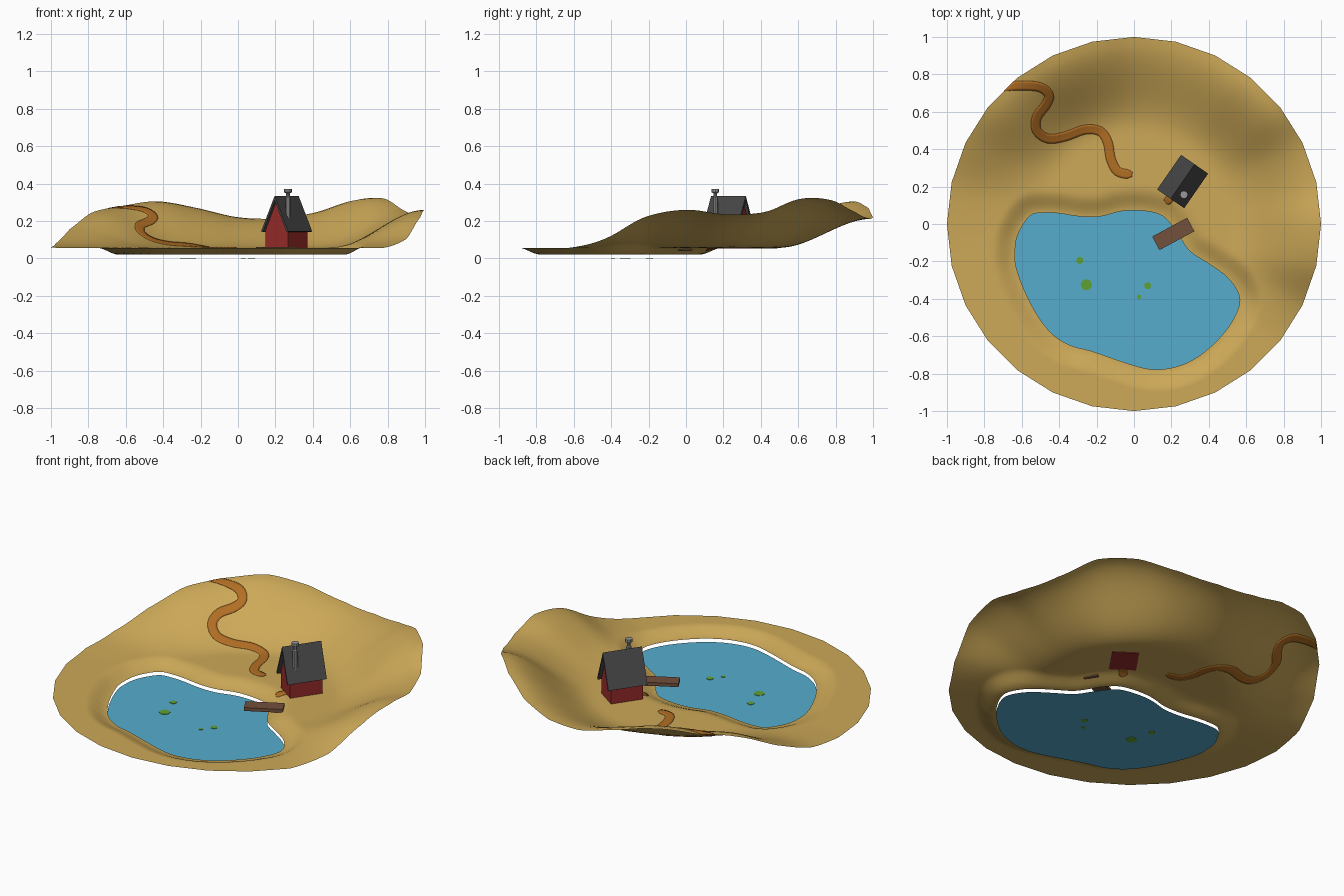
import bpy, bmesh, math
from mathutils import Vector, Matrix

if "Cube" in bpy.data.objects:
    bpy.data.objects.remove(bpy.data.objects["Cube"])


def material(name, r, g, b):
    lin = [((c / 255 + 0.055) / 1.055) ** 2.4 for c in (r, g, b)]
    m = bpy.data.materials.new(name)
    m.diffuse_color = (*lin, 1)
    m.use_nodes = True
    m.node_tree.nodes["Principled BSDF"].inputs["Base Color"].default_value = m.diffuse_color
    return m


SAND = material("dry grass", 205, 169, 88)
EARTH = material("path earth", 178, 110, 36)
WATER = material("lake water", 86, 172, 206)
LILY = material("lily green", 95, 162, 52)
RED = material("red wall", 152, 44, 42)
ROOF = material("dark roof", 72, 72, 73)
METAL = material("chimney grey", 152, 152, 154)
WOOD = material("jetty wood", 114, 80, 60)


def make(name, verts, faces, mat, smooth=False, closed=False, mtx=None):
    bm = bmesh.new()
    vs = [bm.verts.new(v) for v in verts]
    for f in faces:
        bm.faces.new([vs[i] for i in f])
    if closed:
        bmesh.ops.recalc_face_normals(bm, faces=bm.faces)
    for f in bm.faces:
        f.smooth = smooth
    if mtx:
        bm.transform(mtx)
    me = bpy.data.meshes.new(name)
    bm.to_mesh(me)
    bm.free()
    me.materials.append(mat)
    ob = bpy.data.objects.new(name, me)
    bpy.context.collection.objects.link(ob)
    return ob


def catmull(a, b, c, d, t):
    return 0.5 * (2 * b + (c - a) * t + (2 * a - 5 * b + 4 * c - d) * t * t
                  + (3 * b - a - 3 * c + d) * t ** 3)


def spline(pts, n, closed):
    pts = [Vector(p) for p in pts]
    k = len(pts)
    get = (lambda i: pts[i % k]) if closed else (lambda i: pts[min(max(i, 0), k - 1)])
    out = [catmull(get(i - 1), get(i), get(i + 1), get(i + 2), j / n)
           for i in range(k if closed else k - 1) for j in range(n)]
    return out if closed else out + [pts[-1]]


def smoothstep(t):
    t = min(max(t, 0), 1)
    return t * t * (3 - 2 * t)


# lake outline, clockwise points on the ground plan
LAKE = spline([(-.48, .06), (-.555, .045), (-.62, -.055), (-.636, -.15), (-.625, -.25),
               (-.555, -.42), (-.46, -.565), (-.35, -.645), (-.225, -.68), (-.02, -.75),
               (.11, -.778), (.245, -.757), (.37, -.69), (.487, -.575), (.556, -.457),
               (.56, -.377), (.50, -.286), (.395, -.21), (.30, -.147), (.245, -.07),
               (.203, -.008), (.14, .05), (.03, .072), (-.075, .067), (-.18, .04),
               (-.29, .04), (-.395, .056)], 5, True)

# rim heights, one per corner of the 28-sided disc
SIDES = 28
PLAIN = .057
RIM = [.26, .235, .25, .32, .31, .25, .215, .22, .27, .305, .28, .245, .155, .08,
       .06] + [PLAIN] * 11 + [.105, .22]


def height(x, y):
    a = (math.atan2(y, x) / math.tau * SIDES) % SIDES
    k = int(a)
    rim = catmull(*[RIM[(k + i) % SIDES] for i in (-1, 0, 1, 2)], a - k)
    hill = PLAIN + (max(rim, PLAIN) - PLAIN) * smoothstep((math.hypot(x, y) - .5) / .5)
    p = Vector((x, y))
    d = min((p - q).length_squared for q in LAKE) ** .5
    return .02 + (hill - .02) * smoothstep(d / .12)


# terrain: grid between the lake shore and the rim
CENTRE = Vector((-.03, -.35))


def shore(target):
    d = (target - CENTRE).normalized()
    best = 0
    for i, p in enumerate(LAKE):
        a, e = LAKE[i - 1] - CENTRE, p - LAKE[i - 1]
        den = d.x * e.y - d.y * e.x
        if abs(den) > 1e-9:
            t = (a.x * e.y - a.y * e.x) / den
            u = (a.x * d.y - a.y * d.x) / den
            if t > 0 and -1e-6 <= u <= 1 + 1e-6:
                best = max(best, t)
    return CENTRE + d * best


corners = [Vector((math.cos(math.tau * k / SIDES), math.sin(math.tau * k / SIDES)))
           for k in range(SIDES)]
outer = [corners[k].lerp(corners[(k + 1) % SIDES], j / 6) for k in range(SIDES) for j in range(6)]
inner = [shore(p) for p in outer]
N, ROWS = len(outer), 30
verts = []
for i in range(ROWS + 1):
    t = (i / ROWS) ** 1.25
    for p, q in zip(inner, outer):
        v = p.lerp(q, t)
        verts.append((v.x, v.y, .02 if i == 0 else height(v.x, v.y)))
faces = [(i * N + j, (i + 1) * N + j, (i + 1) * N + (j + 1) % N, i * N + (j + 1) % N)
         for i in range(ROWS) for j in range(N)]
make("terrain", verts, faces, SAND, smooth=True)

# lake water
make("lake", [(p.x, p.y, 0) for p in inner], [range(N)], WATER)


# painted paths: thin ribbons that follow the ground
def ribbon(name, pts, half):
    line = spline(pts, 6, False)
    vs = []
    for i, p in enumerate(line):
        d = (line[min(i + 1, len(line) - 1)] - line[max(i - 1, 0)]).normalized()
        w = half * min(1, .5 + i * .2)
        for s in (-1, -.5, 0, .5, 1):
            x, y = p.x - d.y * w * s, p.y + d.x * w * s
            x = max(x, y - 1.403)      # stop at the rim
            vs.append((x, y, height(x, y)))
    fs = [(5 * i + j, 5 * i + 5 + j, 5 * i + 6 + j, 5 * i + 1 + j)
          for i in range(len(line) - 1) for j in range(4)]
    ob = make(name, vs, fs, EARTH, smooth=True)
    mod = ob.modifiers.new("thickness", 'SOLIDIFY')
    mod.thickness, mod.offset = .006, 0


ribbon("winding_path", [(-.01, .265), (-.085, .28), (-.123, .345), (-.14, .435), (-.18, .495),
                        (-.262, .505), (-.37, .468), (-.46, .457), (-.52, .50), (-.52, .57),
                        (-.47, .64), (-.455, .69), (-.50, .73), (-.583, .74), (-.72, .735)], .025)
ribbon("doorstep_path", [(.17, .115), (.19, .135), (.21, .16)], .022)


# extruded profile (x, z) along local y
def prism(name, prof, y0, y1, mat, mtx):
    n = len(prof)
    vs = [(x, y, z) for y in (y0, y1) for x, z in prof]
    fs = [range(n), range(n, 2 * n)] + [(i, (i + 1) % n, n + (i + 1) % n, n + i) for i in range(n)]
    return make(name, vs, fs, mat, closed=True, mtx=mtx)


# house
house = Matrix.Translation((.26, .227, 0)) @ Matrix.Rotation(math.radians(-34.7), 4, 'Z')
prism("house_walls", [(-.073, .054), (.073, .054), (.073, .152), (0, .312), (-.073, .152)],
      -.0925, .0925, RED, house)
prism("house_roof", [(-.088, .145), (-.078, .14), (0, .31), (.078, .14), (.088, .145), (0, .335)],
      -.1125, .1125, ROOF, house)

# chimney pipe: turned profile
prof = [(.014, .19), (.014, .325), (.010, .33), (.010, .348), (.021, .354), (.021, .372)]
S = 10
vs = [(.0456 + r * math.cos(math.tau * k / S), -.0535 + r * math.sin(math.tau * k / S), z)
      for r, z in prof for k in range(S)]
fs = [(i * S + k, i * S + (k + 1) % S, (i + 1) * S + (k + 1) % S, (i + 1) * S + k)
      for i in range(len(prof) - 1) for k in range(S)]
fs += [range(S), range(len(vs) - S, len(vs))]
make("chimney", vs, fs, METAL, closed=True, mtx=house)

# jetty
jetty = Matrix.Translation((.21, -.053, 0)) @ Matrix.Rotation(math.radians(28.3), 4, 'Z')
prism("jetty", [(-.106, .042), (.106, .042), (.106, .062), (-.106, .062)], -.041, .041, WOOD, jetty)

# lily pads: thin discs on the water
for i, (x, y, r) in enumerate([(-.29, -.195, .019), (-.255, -.325, .03),
                               (.073, -.33, .019), (.027, -.39, .012)]):
    ring = [(x + r * math.cos(math.tau * k / 10), y + r * math.sin(math.tau * k / 10))
            for k in range(10)]
    vs = [(a, b, z) for z in (-.001, .002) for a, b in ring]
    fs = [range(10), range(10, 20)] + [(k, (k + 1) % 10, 10 + (k + 1) % 10, 10 + k) for k in range(10)]
    make(f"lily_pad_{i + 1}", vs, fs, LILY, closed=True)
